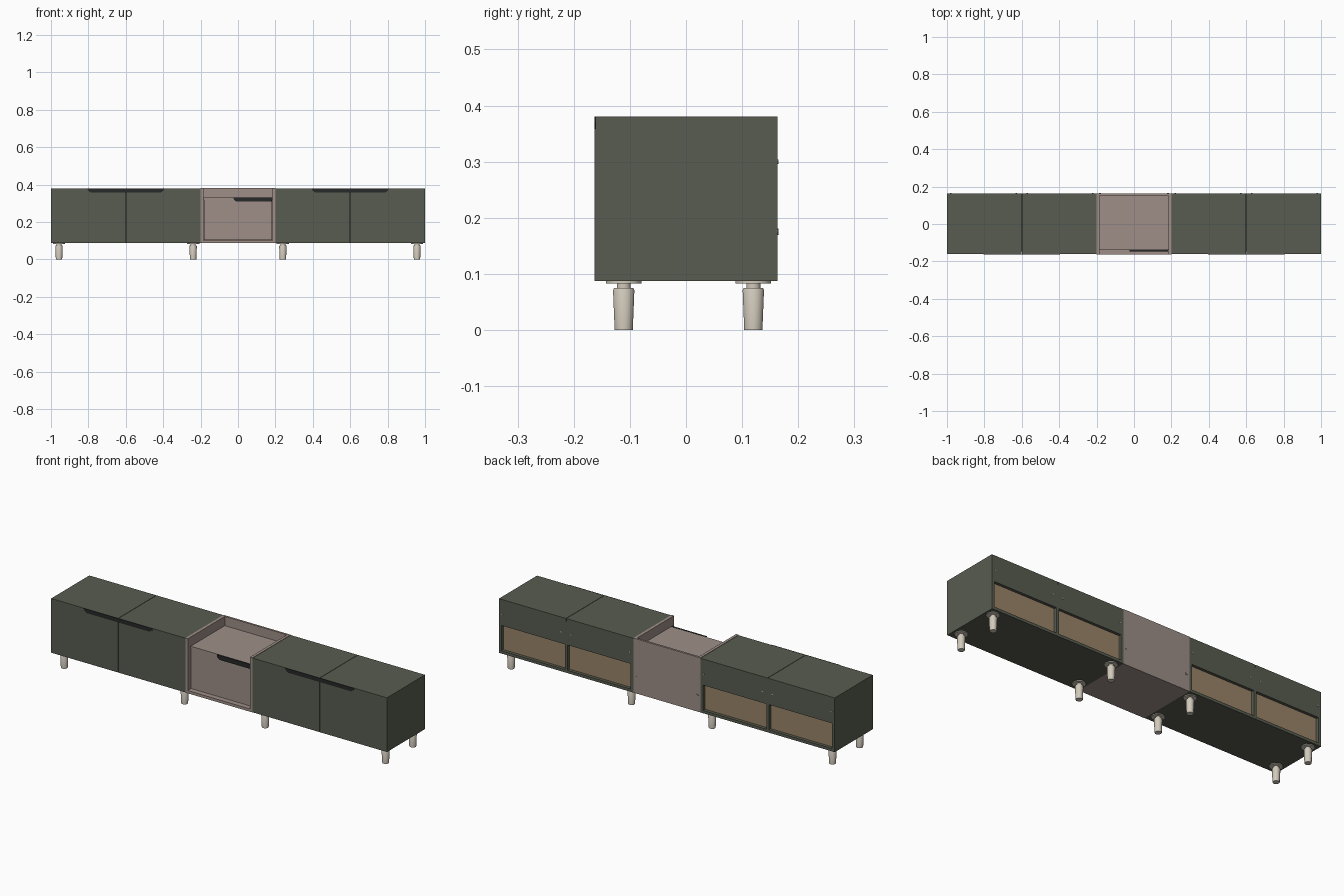
import bpy, bmesh, math
from mathutils import Matrix

if "Cube" in bpy.data.objects:
    bpy.data.objects.remove(bpy.data.objects["Cube"])


def material(name, rgb):
    m = bpy.data.materials.new(name)
    m.diffuse_color = (*rgb, 1)
    m.use_nodes = True
    m.node_tree.nodes["Principled BSDF"].inputs["Base Color"].default_value = m.diffuse_color
    return m


GREEN = material("olive green", (0.098, 0.107, 0.079))
PINK = material("dusty pink", (0.342, 0.272, 0.246))
BROWN = material("brown board", (0.32, 0.23, 0.14))
CREAM = material("cream leg", (0.64, 0.59, 0.50))
BLACK = material("black handle", (0.02, 0.021, 0.022))
STEEL = material("light steel", (0.55, 0.55, 0.52))


def finish(name, bm, mat):
    bmesh.ops.recalc_face_normals(bm, faces=bm.faces)
    me = bpy.data.meshes.new(name)
    bm.to_mesh(me)
    bm.free()
    me.materials.append(mat)
    ob = bpy.data.objects.new(name, me)
    bpy.context.collection.objects.link(ob)
    return ob


def box(name, x, y, z, mat):
    """Box from (min, max) ranges; x may be given in either order."""
    x = sorted(x)
    bm = bmesh.new()
    bmesh.ops.create_cube(bm, size=1)
    for v in bm.verts:
        v.co = [r[0] if c < 0 else r[1] for r, c in zip((x, y, z), v.co)]
    return finish(name, bm, mat)


def prism(name, pts, y0, y1, mat):
    """Extrude an x/z outline along y."""
    bm = bmesh.new()
    face = bm.faces.new([bm.verts.new((px, y0, pz)) for px, pz in pts])
    new = bmesh.ops.extrude_face_region(bm, geom=[face])["geom"]
    bmesh.ops.translate(bm, vec=(0, y1 - y0, 0),
                        verts=[g for g in new if isinstance(g, bmesh.types.BMVert)])
    return finish(name, bm, mat)


def screw(name, x, z, r):
    bm = bmesh.new()
    bmesh.ops.create_cone(bm, cap_ends=True, segments=8, radius1=r, radius2=r, depth=0.004,
                          matrix=Matrix.Translation((x, 0.163, z)) @ Matrix.Rotation(math.pi / 2, 4, 'X'))
    return finish(name, bm, STEEL if r < 0.005 else PINK)


def leg(name, x, y):
    # mounting plate, neck and tapered foot, as one turned profile
    prof = [(0.017, 0), (0.020, 0.071), (0.018, 0.075), (0.013, 0.075),
            (0.013, 0.083), (0.033, 0.083), (0.033, 0.087)]
    bm = bmesh.new()
    n = 10
    rings = [[bm.verts.new((x + r * math.cos(2 * math.pi * i / n),
                            y + r * math.sin(2 * math.pi * i / n), z)) for i in range(n)]
             for r, z in prof]
    for a, b in zip(rings, rings[1:]):
        for i in range(n):
            j = (i + 1) % n
            bm.faces.new((a[i], a[j], b[j], b[i]))
    bm.faces.new(rings[0])
    bm.faces.new(rings[-1])
    ob = finish(name, bm, CREAM)
    bpy.ops.object.select_all(action='DESELECT')
    ob.select_set(True)
    bpy.context.view_layer.objects.active = ob
    bpy.ops.object.shade_smooth_by_angle(angle=math.radians(40))


BOT, TOP, T = 0.087, 0.379, 0.015
FRONT, DOOR, BACK = -0.161, -0.146, 0.163

# Side cabinets
for s, side in ((-1, "left"), (1, "right")):
    def part(name, x0, x1, y, z, mat=GREEN):
        return box(f"{side}_{name}", (s * x0, s * x1), y, z, mat)

    part("inner_side", 0.2, 0.215, (DOOR, BACK), (BOT, TOP - T))
    part("outer_side", 0.985, 1.0, (DOOR, BACK), (BOT, TOP - T))
    part("bottom", 0.215, 0.985, (DOOR, BACK), (BOT, BOT + T))
    part("divider", 0.5925, 0.6075, (DOOR, BACK), (BOT + T, TOP - T))
    for label, a, b in (("inner", 0.2, 0.599), ("outer", 0.601, 1.0)):
        part(f"{label}_top", a, b, (DOOR, BACK), (TOP - T, TOP))
        part(f"{label}_door", a, b, (FRONT, DOOR), (BOT, TOP))
    # back: apron board above, recessed brown panel below
    for label, a, b in (("inner", 0.215, 0.5925), ("outer", 0.6075, 0.985)):
        part(f"{label}_back_apron", a, b, (0.148, BACK), (0.238, TOP - T))
        part(f"{label}_back_panel", a, b, (0.138, 0.146), (BOT + T, TOP - T), BROWN)
    for i, x in enumerate((0.22, 0.57, 0.63, 0.98)):
        screw(f"{side}_screw_{i}", s * x, 0.30, 0.004)
    # handle plate with chamfered lower corners
    h = [(-0.205, 0.3795), (0.205, 0.3795), (0.203, 0.369), (0.188, 0.358),
         (-0.188, 0.358), (-0.203, 0.369)]
    prism(f"{side}_handle", [(s * 0.6 + px, pz) for px, pz in h], -0.1635, -0.1605, BLACK)
    # legs
    for x in (0.24, 0.957):
        for y, label in ((-0.111, "front"), (0.12, "back")):
            leg(f"{side}_{label}_leg", s * x, y)

# Centre box with open tray top
for s, side in ((-1, "left"), (1, "right")):
    box(f"centre_{side}_side", (s * 0.185, s * 0.2), (-0.163, BACK), (BOT, 0.381), PINK)
    screw(f"centre_{side}_screw", s * 0.182, 0.175, 0.006)
box("centre_bottom", (-0.185, 0.185), (-0.163, BACK), (BOT, 0.102), PINK)
box("centre_back", (-0.185, 0.185), (0.152, BACK), (0.102, 0.381), PINK)
box("centre_shelf", (-0.185, 0.185), (-0.138, 0.152), (0.318, 0.331), PINK)
box("drawer_front", (-0.183, 0.183), (-0.138, -0.123), (0.104, 0.318), PINK)
prism("drawer_handle", [(-0.024, 0.332), (0.183, 0.332), (0.183, 0.308),
                        (-0.008, 0.308), (-0.022, 0.319)], -0.146, -0.137, BLACK)
